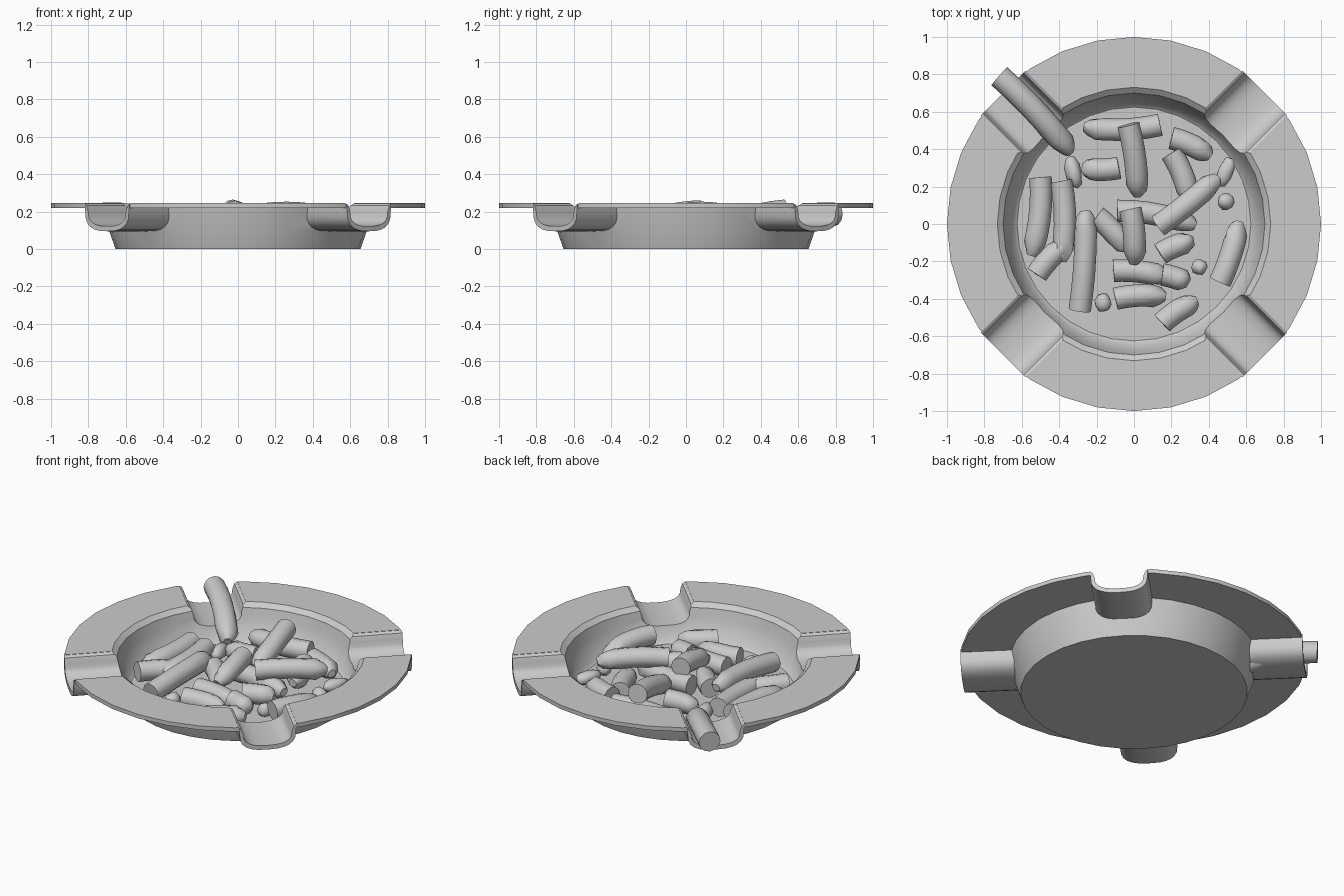
import bpy, bmesh, math, random
from mathutils import Vector

if "Cube" in bpy.data.objects:
    bpy.data.objects.remove(bpy.data.objects["Cube"])

random.seed(4)


def smooth(ob, angle=35):
    bpy.ops.object.select_all(action='DESELECT')
    ob.select_set(True)
    bpy.context.view_layer.objects.active = ob
    bpy.ops.object.shade_smooth_by_angle(angle=math.radians(angle))


def make(name, bm, angle=35):
    bmesh.ops.recalc_face_normals(bm, faces=bm.faces)
    me = bpy.data.meshes.new(name)
    bm.to_mesh(me)
    bm.free()
    ob = bpy.data.objects.new(name, me)
    bpy.context.collection.objects.link(ob)
    smooth(ob, angle)
    return ob


def skin(name, rings, angle=35):
    """Bridge rings of equal length and cap both ends."""
    bm = bmesh.new()
    rings = [[bm.verts.new(p) for p in r] for r in rings]
    n = len(rings[0])
    for a, b in zip(rings, rings[1:]):
        for i in range(n):
            j = (i + 1) % n
            bm.faces.new((a[i], a[j], b[j], b[i]))
    bm.faces.new(rings[0][::-1])
    bm.faces.new(rings[-1])
    return make(name, bm, angle)


def lathe(name, profile, n=32):
    turns = [2 * math.pi * i / n for i in range(n)]
    return skin(name, [[(r * math.cos(a), r * math.sin(a), z) for a in turns] for r, z in profile])


def trough(name, width, bottom, top, lip, r0, r1, angle):
    """Round-bottomed channel along a radius; lip widens its upper edge."""
    sec = [(-width - lip, top), (-width - lip, .243), (-width - lip * .4, .232)]
    for k in range(13):
        a = math.pi * k / 12
        x, z = math.cos(a), math.sin(a)
        sec.append((-width * math.copysign(abs(x) ** .75, x), .2 - (.2 - bottom) * z ** .75))
    sec += [(-d, z) for d, z in reversed(sec[:3])]
    c, s = math.cos(angle), math.sin(angle)
    return skin(name, [[(r * c - d * s, r * s + d * c, z) for d, z in sec] for r in (r0, r1)])


def boolean(ob, tool, op):
    m = ob.modifiers.new(op, 'BOOLEAN')
    m.object, m.operation, m.solver = tool, op, 'EXACT'
    bpy.context.view_layer.objects.active = ob
    bpy.ops.object.modifier_apply(modifier=m.name)
    bpy.data.objects.remove(tool)


# Dish: solid bowl with flat rim, four trough shells, then hollowed
dish = lathe("ashtray_dish", [(.655, 0), (.69, .1), (.715, .22), (1, .22), (1, .245)])
DIAGONALS = [math.radians(45 + 90 * k) for k in range(4)]
for a in DIAGONALS:
    boolean(dish, trough("trough_shell", .165, .095, .244, .003, .55, .99, a), 'UNION')
boolean(dish, lathe("bowl_cutter", [(.625, .025), (.645, .04), (.685, .16), (.7, .22),
                                    (.732, .246), (.732, .3)]), 'DIFFERENCE')
for a in DIAGONALS:
    boolean(dish, trough("trough_cutter", .142, .122, .3, .028, .5, 1.1, a), 'DIFFERENCE')
smooth(dish)


def butt(name, start, end, bend, rad=.06, n=12):
    """Bent tube: flat cut at the start, crumpled pinched tip at the end."""
    p0, p2 = Vector(start), Vector(end)
    p1 = (p0 + p2) / 2 + 2 * Vector(bend)
    tip = min(.4, .11 / (p2 - p0).length)
    steps = [(k / 4 * (1 - tip), 1) for k in range(5)]
    steps += [(1 - tip * .6, .93), (1 - tip * .25, .72), (1, .4)]
    rings = []
    for t, s in steps:
        c = p0 * (1 - t) ** 2 + p1 * 2 * t * (1 - t) + p2 * t * t
        d = ((p1 - p0) * (1 - t) + (p2 - p1) * t).normalized()
        u = d.cross(Vector((0, 0, 1))).normalized()
        v = u.cross(d)
        ring = []
        for i in range(n):
            a = 2 * math.pi * i / n
            k = rad * s * (1 + (random.uniform(-.14, .14) if s < 1 else 0))
            ring.append(c + (u * math.cos(a) + v * math.sin(a)) * k)
        rings.append(ring)
    skin(name, rings, 45)


# Cigarette resting in the back left notch
butt("resting_cigarette", (-.72, .79, .185), (-.34, .38, .09), (.01, .01, .03), .064)

# Butts leaning on top of the pile: flat end, then crushed end
LEANING = [
    ((-.03, .53, .205), (.02, .15, .11)),
    ((.13, -.01, .185), (.45, .25, .17)),
    ((.46, -.31, .13), (.56, .01, .09)),
    ((-.29, -.46, .1), (-.26, .07, .13)),
    ((-.02, .08, .2), (0, -.21, .14)),
]
for i, (a, b) in enumerate(LEANING):
    butt(f"leaning_butt_{i + 1}", a, b, (.012, 0, .015))

# Butts lying near the floor, all at one height
LYING = [
    ((.14, .53), (-.27, .52)), ((.2, .46), (.41, .36)), ((.2, .38), (.3, .12)),
    ((.14, -.16), (.32, -.09)), ((-.11, -.25), (.18, -.29)), ((.15, -.27), (.29, -.32)),
    ((-.1, -.4), (.17, -.39)), ((.15, -.53), (.34, -.41)), ((-.39, .23), (-.39, -.2)),
    ((-.5, .25), (-.55, -.17)), ((-.52, -.27), (-.34, -.09)), ((-.08, .3), (-.28, .3)),
    ((-.2, .04), (-.04, -.14)), ((-.09, .07), (.33, -.01)),
]
for i, (a, b) in enumerate(LYING):
    sag = Vector((b[1] - a[1], a[0] - b[0], 0)) * -.05
    butt(f"lying_butt_{i + 1}", (*a, .1), (*b, .095), sag)

# Crumpled stubs and ash crumbs: place and stretch
LUMPS = [(.49, .28, 2), (-.325, .28, 2), (.49, .12, 1), (.35, -.23, 1), (-.165, -.42, 1.2)]
for i, (x, y, stretch) in enumerate(LUMPS):
    bm = bmesh.new()
    bmesh.ops.create_icosphere(bm, subdivisions=2, radius=.045)
    for v in bm.verts:
        v.co *= random.uniform(.87, 1.07)
        v.co.y *= stretch
    ob = make(f"crumb_{i + 1}", bm, 60)
    ob.location = x, y, .075
    ob.rotation_euler.z = -x * .8
